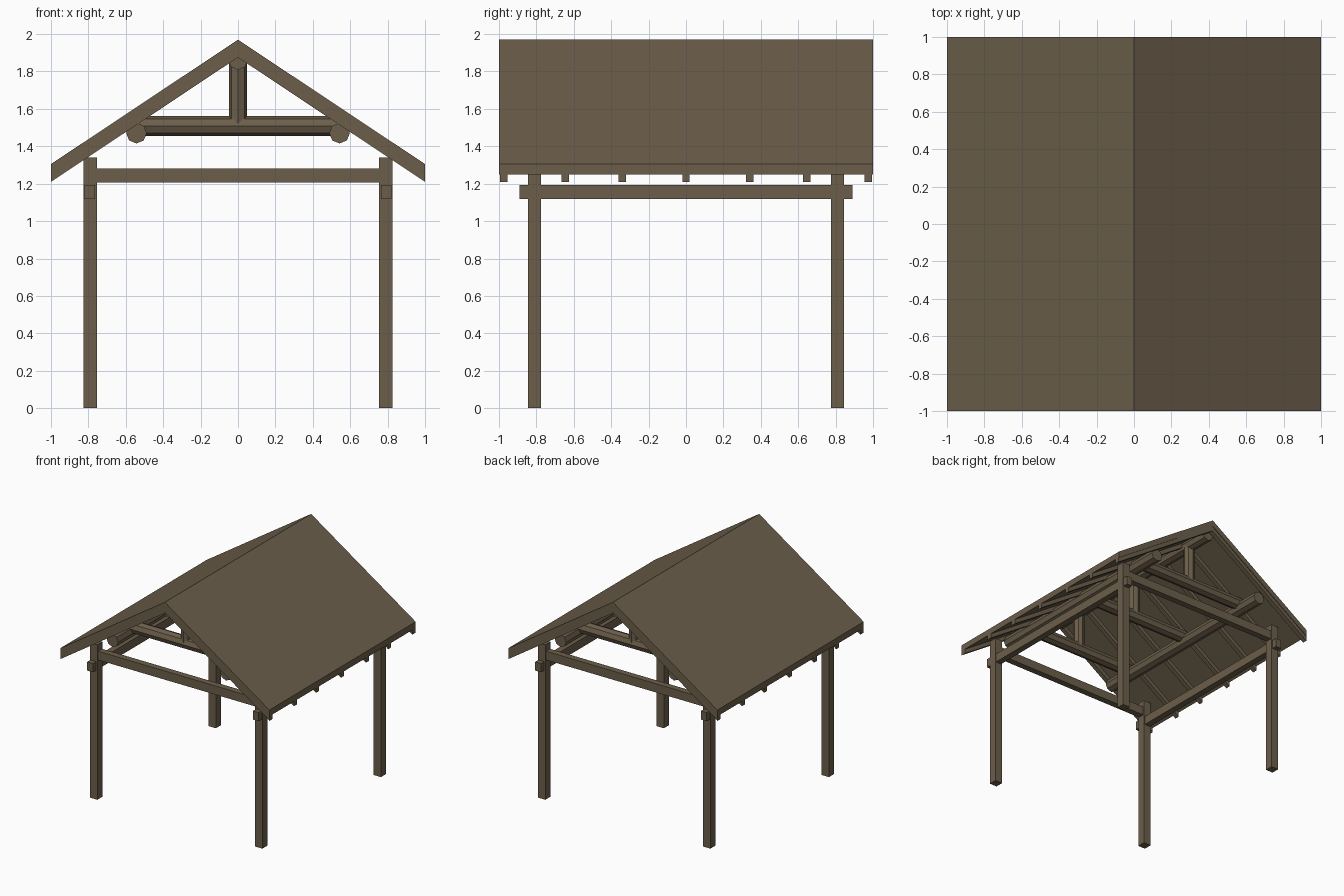
import bpy
import bmesh
from math import pi
from mathutils import Matrix

cube = bpy.data.objects.get("Cube")
if cube:
    bpy.data.objects.remove(cube, do_unlink=True)

wood = bpy.data.materials.new("brown wood")
wood.use_nodes = True
COLOR = (0.15, 0.114, 0.07, 1)
wood.diffuse_color = COLOR
wood.node_tree.nodes["Principled BSDF"].inputs["Base Color"].default_value = COLOR


def finish(name, bm):
    bmesh.ops.recalc_face_normals(bm, faces=bm.faces)
    mesh = bpy.data.meshes.new(name)
    bm.to_mesh(mesh)
    bm.free()
    mesh.materials.append(wood)
    obj = bpy.data.objects.new(name, mesh)
    bpy.context.collection.objects.link(obj)
    return obj


def box(name, center, size):
    bm = bmesh.new()
    mat = Matrix.Translation(center) @ Matrix.Diagonal((*size, 1))
    bmesh.ops.create_cube(bm, size=1, matrix=mat)
    return finish(name, bm)


def log(name, center, radius, length, axis):
    """Eight-sided log along the given axis."""
    bm = bmesh.new()
    turn = {"X": Matrix.Rotation(pi / 2, 4, "Y"),
            "Y": Matrix.Rotation(pi / 2, 4, "X"),
            "Z": Matrix.Identity(4)}[axis]
    bmesh.ops.create_cone(bm, cap_ends=True, segments=8, radius1=radius,
                          radius2=radius, depth=length,
                          matrix=Matrix.Translation(center) @ turn)
    return finish(name, bm)


def gable(name, ridge, drop, thick, y, width):
    """Inverted V profile extruded along y."""
    bm = bmesh.new()
    eave = ridge - drop
    outline = [(-1, eave), (0, ridge), (1, eave),
               (1, eave - thick), (0, ridge - thick), (-1, eave - thick)]
    rings = [[bm.verts.new((x, y + s * width / 2, z)) for x, z in outline]
             for s in (-1, 1)]
    for i in range(6):
        j = (i + 1) % 6
        bm.faces.new((rings[0][i], rings[0][j], rings[1][j], rings[1][i]))
    # Each end is two quads meeting at the ridge
    for r in rings:
        bm.faces.new((r[0], r[1], r[4], r[5]))
        bm.faces.new((r[1], r[2], r[3], r[4]))
    return finish(name, bm)


# Roof deck and rafters
DROP = 0.665
gable("roof_deck", 1.97, DROP, 0.055, 0, 2)
for y in (-0.975, -0.645, -0.34, 0, 0.34, 0.645, 0.975):
    gable("rafter_pair", 1.915, DROP, 0.04, y, 0.04)

# Posts and square beams
for sx in (-1, 1):
    for sy in (-1, 1):
        box("post", (sx * 0.79, sy * 0.81, 0.67), (0.07, 0.07, 1.34))
    box("side_beam", (sx * 0.793, 0, 1.155), (0.055, 1.78, 0.075))
for sy in (-1, 1):
    box("cross_beam", (0, sy * 0.81, 1.245), (1.58, 0.055, 0.075))

# Round purlins
log("ridge_purlin", (0, 0, 1.862), 0.053, 1.88, "Y")
for sx in (-1, 1):
    log("side_purlin", (sx * 0.543, 0, 1.47), 0.055, 1.88, "Y")

# Trusses of a collar log and a king post
for y in (-0.7, 0, 0.7):
    log("collar_log", (0, y, 1.508), 0.053, 1.06, "X")
    log("king_post", (0, y, 1.68), 0.048, 0.34, "Z")
